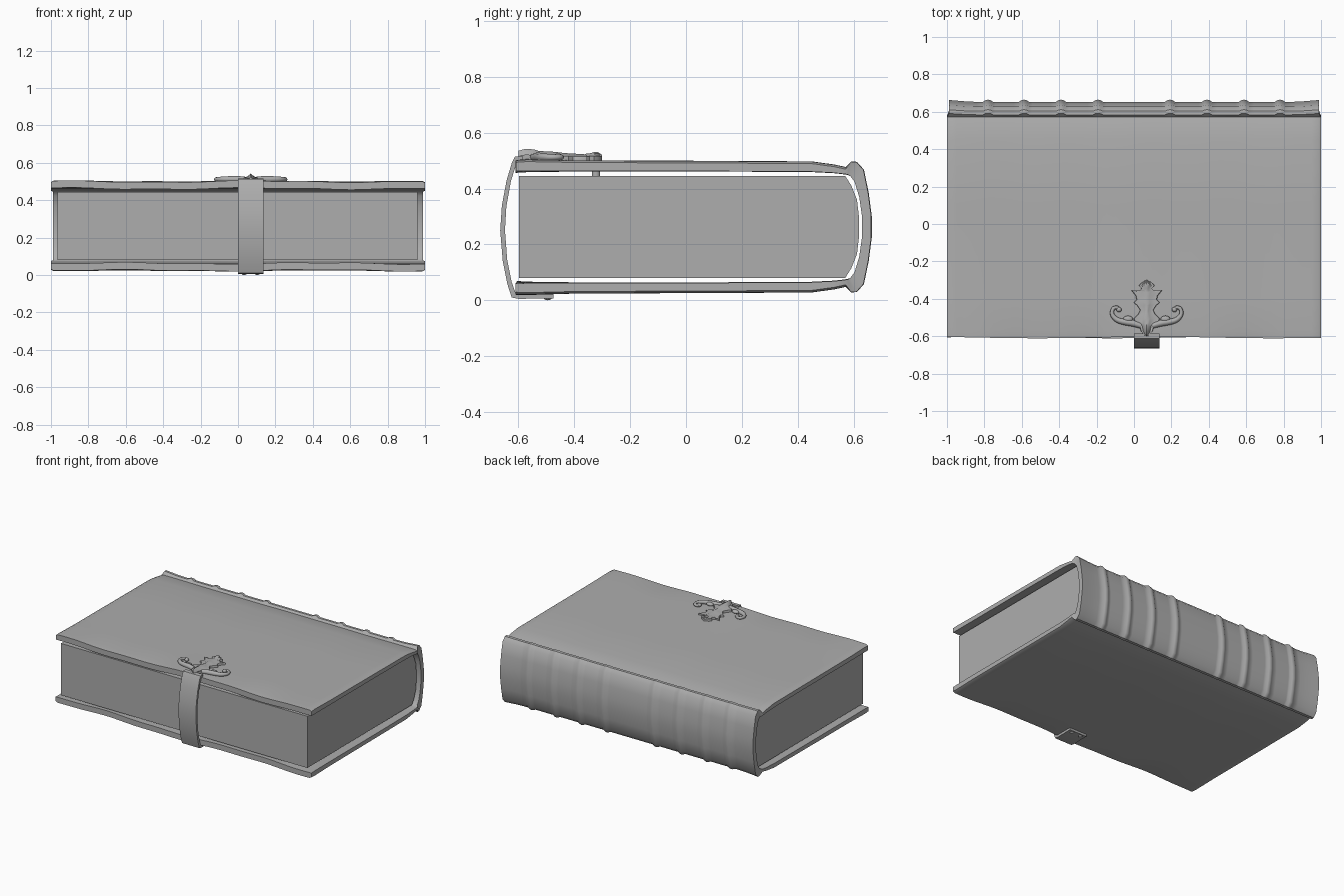
import bpy, bmesh
from math import sin, radians, hypot

cube = bpy.data.objects.get("Cube")
if cube:
    bpy.data.objects.remove(cube)

GREY = (0.42, 0.42, 0.42, 1)
mat = bpy.data.materials.new("plain grey")
mat.use_nodes = True
mat.diffuse_color = GREY
mat.node_tree.nodes["Principled BSDF"].inputs["Base Color"].default_value = GREY


def finish(obj, angle=35):
    obj.data.materials.clear()
    obj.data.materials.append(mat)
    bpy.ops.object.select_all(action='DESELECT')
    obj.select_set(True)
    bpy.context.view_layer.objects.active = obj
    if obj.type == 'CURVE':
        bpy.ops.object.convert(target='MESH')
    bpy.ops.object.shade_smooth_by_angle(angle=radians(angle))
    return obj


def loft(name, rings, angle=35):
    """Skin closed rings of equal, even length; ends are capped with strips."""
    bm = bmesh.new()
    rows = [[bm.verts.new(p) for p in ring] for ring in rings]
    n = len(rows[0])
    for a, b in zip(rows, rows[1:]):
        for i in range(n):
            j = (i + 1) % n
            bm.faces.new((a[i], a[j], b[j], b[i]))
    for row in (rows[0], rows[-1]):
        for i in range(n // 2 - 1):
            bm.faces.new((row[i], row[i + 1], row[n - 2 - i], row[n - 1 - i]))
    bmesh.ops.recalc_face_normals(bm, faces=bm.faces)
    mesh = bpy.data.meshes.new(name)
    bm.to_mesh(mesh)
    bm.free()
    obj = bpy.data.objects.new(name, mesh)
    bpy.context.collection.objects.link(obj)
    return finish(obj, angle)


MID = 0.2625  # mid height of the book


def mirrored(half):
    return half + [(y, 2 * MID - z) for y, z in reversed(half)]


# Page block with a rounded back
pages = mirrored([(-.597, .445), (.57, .445), (.592, .41), (.612, .36), (.619, .3)])
loft("page_block", [[(x, y, z) for y, z in pages] for x in (-.965, .96)], 20)

# Cover: two boards, hinge grooves and a curved spine in one wrap
outer = mirrored([(-.607, .5), (-.57, .503), (-.4, .5), (.1, .498), (.45, .496),
                  (.53, .485), (.572, .476), (.584, .49), (.603, .489), (.627, .462),
                  (.643, .38), (.653, .3)])
inner = mirrored([(-.607, .462), (-.57, .462), (-.4, .462), (.1, .462), (.45, .46),
                  (.53, .456), (.565, .452), (.578, .45), (.588, .445), (.603, .425),
                  (.62, .37), (.63, .3)])
BANDS = [s * x for s in (-1, 1) for x in (.195, .395, .595, .79)]
stations = {-1, -.985, .985, 1}
stations |= {round(-.95 + .05 * i, 3) for i in range(39)}
stations = {x for x in stations if min(abs(x - b) for b in BANDS) > .035}
stations |= {b + d for b in BANDS for d in (-.027, -.014, 0, .014, .027)}


def band_height(x):
    return max(0, 1 - (min(abs(x - b) for b in BANDS) / .027) ** 2) * .012


def cover_point(x, y, z, outside):
    side = 1 if z > MID else -1
    if y > .58:                                    # spine with raised bands
        flare = .01 * max(0, (abs(x) - .88) / .12)
        push = (band_height(x) + flare) if outside else 0
        dy, dz = y - .48, z - MID
        size = hypot(dy, dz * .5)
        return x * .988, y + push * dy / size, z + push * dz * .4 / size
    # boards: worn, wavy fore edge and softened ends
    worn = 1 if y < -.6 else .6 if y < -.5 else .2
    wave = .004 * sin(6 * x + side) + .002 * sin(15 * x + 2 * side)
    drop = side * .007 * (abs(x) > .99) if outside else 0
    shift = .004 * sin(5 * x + side) if y < -.6 else 0
    return x, y + shift, z + worn * wave - drop


loft("cover", [[cover_point(x, y, z, True) for y, z in outer]
               + [cover_point(x, y, z, False) for y, z in reversed(inner)]
               for x in sorted(stations)])

# Strap around the fore edge, ending in a plate under the lower board
CX = .068
strap_out = [(-.585, .516), (-.612, .514), (-.624, .49), (-.642, .43), (-.659, .34),
             (-.665, .25), (-.656, .14), (-.64, .06), (-.624, .01), (-.6, .005), (-.475, .007)]
strap_in = [(-.585, .502), (-.602, .5), (-.61, .48), (-.627, .425), (-.643, .335),
            (-.648, .25), (-.64, .145), (-.624, .065), (-.61, .026), (-.598, .022), (-.475, .022)]
strap = strap_out + strap_in[::-1]
loft("strap", [[(CX + w, y, z) for y, z in strap] for w in (-.068, .068)])


def blob(name, loc, scale):
    bpy.ops.mesh.primitive_uv_sphere_add(segments=12, ring_count=8, radius=1, location=loc)
    obj = bpy.context.object
    obj.name = name
    obj.scale = scale
    bpy.ops.object.transform_apply(location=False, rotation=False)
    return finish(obj, 60)


# Rivets of the plate, and the clasp peg through the upper board
for s in (-1, 1):
    blob("plate_rivet", (CX + s * .035, -.495, .009), (.014, .014, .009))
bpy.ops.mesh.primitive_cylinder_add(vertices=12, radius=.015, depth=.08,
                                    location=(CX, -.322, .485))
bpy.context.object.name = "clasp_peg"
finish(bpy.context.object)

# Leaf-shaped clasp: half widths and crest heights along its length
leaf = [(-.6, .006, .535), (-.575, .03, .542), (-.545, .04, .54), (-.53, .062, .535),
        (-.505, .07, .533), (-.48, .045, .532), (-.46, .035, .53), (-.435, .052, .527),
        (-.42, .07, .526), (-.405, .055, .525), (-.385, .058, .524), (-.355, .082, .522),
        (-.362, .045, .524), (-.345, .028, .526), (-.33, .042, .53), (-.315, .03, .53),
        (-.3, .005, .52)]
leaf_rings = []
for y, w, crest in leaf:
    rise = crest - .51
    top = [(-1, 0), (-.95, .35), (-.6, .25), (-.25, .8), (0, 1),
           (.25, .8), (.6, .25), (.95, .35), (1, 0)]
    leaf_rings.append([(CX + w * u, y, .51 + rise * h) for u, h in top]
                      + [(CX + w * u, y, .498) for u, h in reversed(top)])
loft("clasp_leaf", leaf_rings, 45)

# Scrolls curling out from both sides of the leaf
scroll = [(.03, -.545, 1), (.07, -.53, 1.3), (.115, -.525, 1.2), (.16, -.515, 1),
          (.188, -.485, .8), (.182, -.45, .7), (.155, -.443, .7), (.147, -.46, .8)]
for side, label in ((1, "left"), (-1, "right")):
    curve = bpy.data.curves.new(label + "_scroll", 'CURVE')
    curve.dimensions = '3D'
    curve.bevel_depth = .014
    curve.bevel_resolution = 2
    curve.use_fill_caps = True
    curve.resolution_u = 4
    path = curve.splines.new('NURBS')
    path.points.add(len(scroll) - 1)
    path.order_u = 3
    path.use_endpoint_u = True
    for point, (dx, y, r) in zip(path.points, scroll):
        point.co = (CX + side * dx, y, .512, 1)
        point.radius = r
    obj = bpy.data.objects.new(label + "_scroll", curve)
    bpy.context.collection.objects.link(obj)
    finish(obj, 60)
    blob(label + "_scroll_tip", (CX + side * .148, -.458, .514), (.014, .014, .013))
    # Side leaflet on the scroll
    blob(label + "_leaflet", (CX + side * .1, -.508, .514), (.026, .018, .012))
